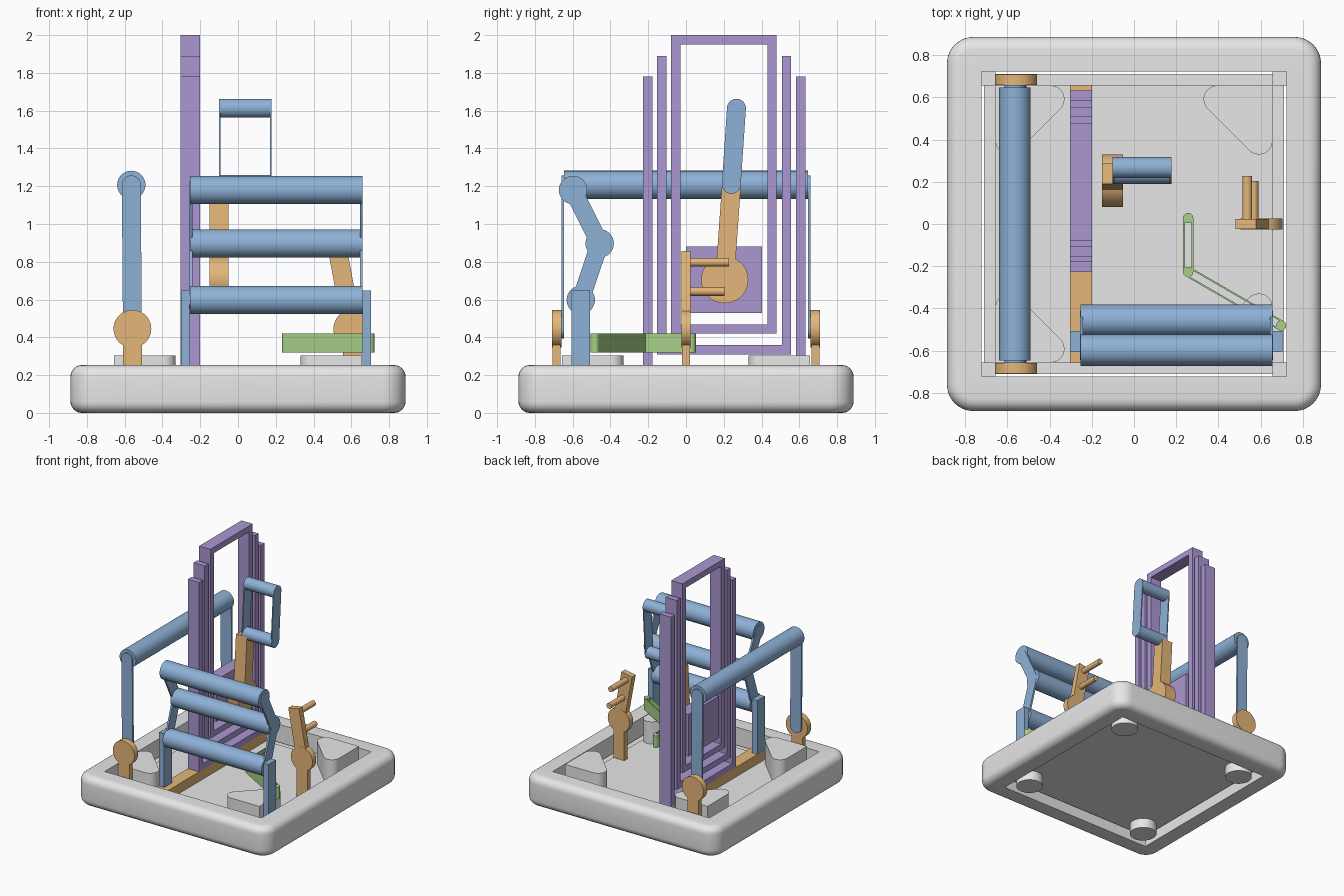
import bpy, bmesh
from math import sin, cos, pi, atan2, radians
from mathutils import Vector

cube = bpy.data.objects.get("Cube")
if cube:
    bpy.data.objects.remove(cube, do_unlink=True)


def material(name, rgb):
    m = bpy.data.materials.new(name)
    m.use_nodes = True
    m.diffuse_color = (*rgb, 1)
    m.node_tree.nodes["Principled BSDF"].inputs["Base Color"].default_value = (*rgb, 1)
    return m


GREY = material("light grey", (0.8, 0.8, 0.8))
BLUE = material("steel blue", (0.27, 0.44, 0.68))
PURPLE = material("soft purple", (0.41, 0.31, 0.64))
BROWN = material("warm tan", (0.78, 0.47, 0.19))
GREEN = material("leaf green", (0.39, 0.64, 0.25))
made = []


def finish(name, bm, mat):
    bmesh.ops.recalc_face_normals(bm, faces=bm.faces)
    mesh = bpy.data.meshes.new(name)
    bm.to_mesh(mesh)
    bm.free()
    mesh.materials.append(mat)
    ob = bpy.data.objects.new(name, mesh)
    bpy.context.collection.objects.link(ob)
    made.append(ob)


def place(axis, a, b, t):
    return {"x": (t, a, b), "y": (a, t, b), "z": (a, b, t)}[axis]


def prism(name, outline, axis, lo, hi, mat):
    """Extrude a 2D outline along an axis."""
    bm = bmesh.new()
    ends = [[bm.verts.new(place(axis, a, b, t)) for a, b in outline] for t in (lo, hi)]
    n = len(outline)
    for end in ends:
        bm.faces.new(end)
    for i in range(n):
        j = (i + 1) % n
        bm.faces.new((ends[0][i], ends[0][j], ends[1][j], ends[1][i]))
    finish(name, bm, mat)


def box(name, x, y, z, mat):
    prism(name, [(x[0], y[0]), (x[1], y[0]), (x[1], y[1]), (x[0], y[1])], "z", *z, mat)


def arc(c, r, start, sweep, n):
    return [(c[0] + r * cos(start + sweep * i / n), c[1] + r * sin(start + sweep * i / n))
            for i in range(n + 1)]


def capsule(p, q, r):
    d = atan2(q[1] - p[1], q[0] - p[0])
    return arc(q, r, d - pi / 2, pi, 14) + arc(p, r, d + pi / 2, pi, 14)


def strip(p, q, w):
    """Square-ended bar outline of half-width w."""
    p, q = Vector(p), Vector(q)
    side = (q - p).normalized().orthogonal() * w
    return [tuple(v) for v in (p + side, q + side, q - side, p - side)]


def disc(name, c, r, axis, lo, hi, mat):
    prism(name, arc(c, r, 0, 2 * pi, 36)[:-1], axis, lo, hi, mat)


# Base: rounded profile swept round a square opening
def ring(bm, half, r, z):
    k = half - r
    corners = [(k, k), (-k, k), (-k, -k), (k, -k)]
    return [bm.verts.new((*p, z)) for i, c in enumerate(corners)
            for p in arc(c, r, i * pi / 2, pi / 2, 8)]


bm = bmesh.new()
F = 0.06
steps = [i * pi / 12 for i in range(7)]
profile = [(F - F * sin(a), F - F * cos(a)) for a in steps]
profile += [(F - F * cos(a), 0.253 - F + F * sin(a)) for a in steps]
loops = [ring(bm, 0.887 - d, 0.125 - d, z) for d, z in profile]
loops += [ring(bm, 0.724, 0.002, z) for z in (0.253, 0)]
for a, b in zip(loops, loops[1:] + loops[:1]):
    for i in range(len(a)):
        j = (i + 1) % len(a)
        bm.faces.new((a[i], a[j], b[j], b[i]))
finish("base_frame", bm, GREY)

# Floor and corner supports
box("floor_ledge", (-0.712, 0.712), (-0.712, 0.712), (0.082, 0.11), GREY)
box("floor_plate", (-0.657, 0.657), (-0.657, 0.657), (0.1, 0.12), GREY)
for sx in (-1, 1):
    for sy in (-1, 1):
        xs, ys = sorted((sx * 0.657, sx * 0.726)), sorted((sy * 0.657, sy * 0.726))
        box("corner_tab", xs, ys, (0.085, 0.13), GREY)
        shape = [(0.657, 0.657)] + arc((0.395, 0.592), 0.065, pi / 2, pi * 3 / 4, 10)
        shape += arc((0.592, 0.395), 0.065, pi * 5 / 4, pi * 3 / 4, 10)
        prism("corner_block", [(sx * a, sy * b) for a, b in shape], "z", 0.1, 0.305, GREY)
        disc("foot", (sx * 0.585, sy * 0.585), 0.105, "z", 0, 0.085, GREY)

# Nested upright frames on a long rail
X = (-0.304, -0.2)
box("frame_rail", X, (-0.66, 0.66), (0.12, 0.2), BROWN)
T = 0.049
for name, y0, y1, z0, z1 in (("outer_frame", -0.227, 0.632, 0.2, 1.78),
                             ("middle_frame", -0.153, 0.556, 0.31, 1.89),
                             ("inner_frame", -0.079, 0.48, 0.42, 2.0)):
    box(name + "_front_leg", X, (y0, y0 + T), (z0, z1), PURPLE)
    box(name + "_back_leg", X, (y1 - T, y1), (z0, z1), PURPLE)
    box(name + "_bottom", X, (y0 + T, y1 - T), (z0, z0 + T), PURPLE)
    if name == "inner_frame":
        box(name + "_top", X, (y0 + T, y1 - T), (z1 - T, z1), PURPLE)
box("hinge_plate", X, (0, 0.403), (0.53, 0.88), PURPLE)

# Swinging crossbar with its two pivots
disc("crossbar", (-0.565, 1.207), 0.075, "y", -0.647, 0.647, BLUE)
for s in (-1, 1):
    prism("crossbar_arm", capsule((-0.559, 0.445), (-0.565, 1.207), 0.05), "y",
          s * 0.645, s * 0.66, BLUE)
    disc("crossbar_pivot", (-0.559, 0.445), 0.1, "y", s * 0.66, s * 0.71, BROWN)
    box("pivot_stem", (-0.609, -0.509), sorted((s * 0.664, s * 0.706)), (0.11, 0.445), BROWN)

# Folding roller gate
joints = [(-0.557, 0.598), (-0.457, 0.897), (-0.598, 1.18)]
for joint in joints:
    disc("gate_roller", joint, 0.075, "x", -0.253, 0.658, BLUE)
for x0, x1 in ((-0.256, -0.241), (0.645, 0.66)):
    for p, q in zip(joints, joints[1:]):
        prism("gate_link", capsule(p, q, 0.047), "x", x0, x1, BLUE)
for x0, x1 in ((-0.303, -0.256), (0.66, 0.705)):
    box("gate_post", (x0, x1), (-0.607, -0.507), (0.11, 0.648), BLUE)

# Crank arm with a looped handle
disc("crank_hub", (0.205, 0.705), 0.125, "x", -0.152, -0.051, BROWN)
prism("crank_arm", strip((0.205, 0.705), (0.24, 1.2), 0.05), "x", -0.152, -0.051, BROWN)
grips = [(0.24, 1.21), (0.267, 1.613)]
for grip in grips:
    disc("handle_grip", grip, 0.05, "x", -0.097, 0.175, BLUE)
for x0 in (-0.101, 0.169):
    prism("handle_side", capsule(*grips, 0.05), "x", x0, x0 + 0.009, BLUE)

# Lever with two pegs
disc("lever_hub", (0.605, 0.445), 0.1, "y", -0.025, 0.025, BROWN)
prism("lever_arm", strip((0.605, 0.445), (0.53, 0.848), 0.05), "y", -0.024, 0.024, BROWN)
box("lever_stem", (0.555, 0.655), (-0.022, 0.022), (0.11, 0.445), BROWN)
disc("upper_peg", (0.537, 0.798), 0.023, "y", 0, 0.227, BROWN)
disc("lower_peg", (0.567, 0.643), 0.023, "y", 0, 0.205, BROWN)

# Hinged links: upright pins joined by thin paired walls
pins = [(0.257, 0.028), (0.257, -0.227), (0.698, -0.482)]
for pin in pins:
    disc("link_pin", pin, 0.024, "z", 0.32, 0.42, GREEN)
for p, q in zip(pins, pins[1:]):
    p, q = Vector(p), Vector(q)
    side = (q - p).normalized().orthogonal() * 0.02
    for s in (-1, 1):
        prism("link_wall", strip(p + side * s, q + side * s, 0.004), "z", 0.32, 0.42, GREEN)

# Smooth the curves and keep the edges crisp
bpy.ops.object.select_all(action="DESELECT")
for ob in made:
    ob.select_set(True)
bpy.context.view_layer.objects.active = made[0]
bpy.ops.object.shade_smooth_by_angle(angle=radians(30))
